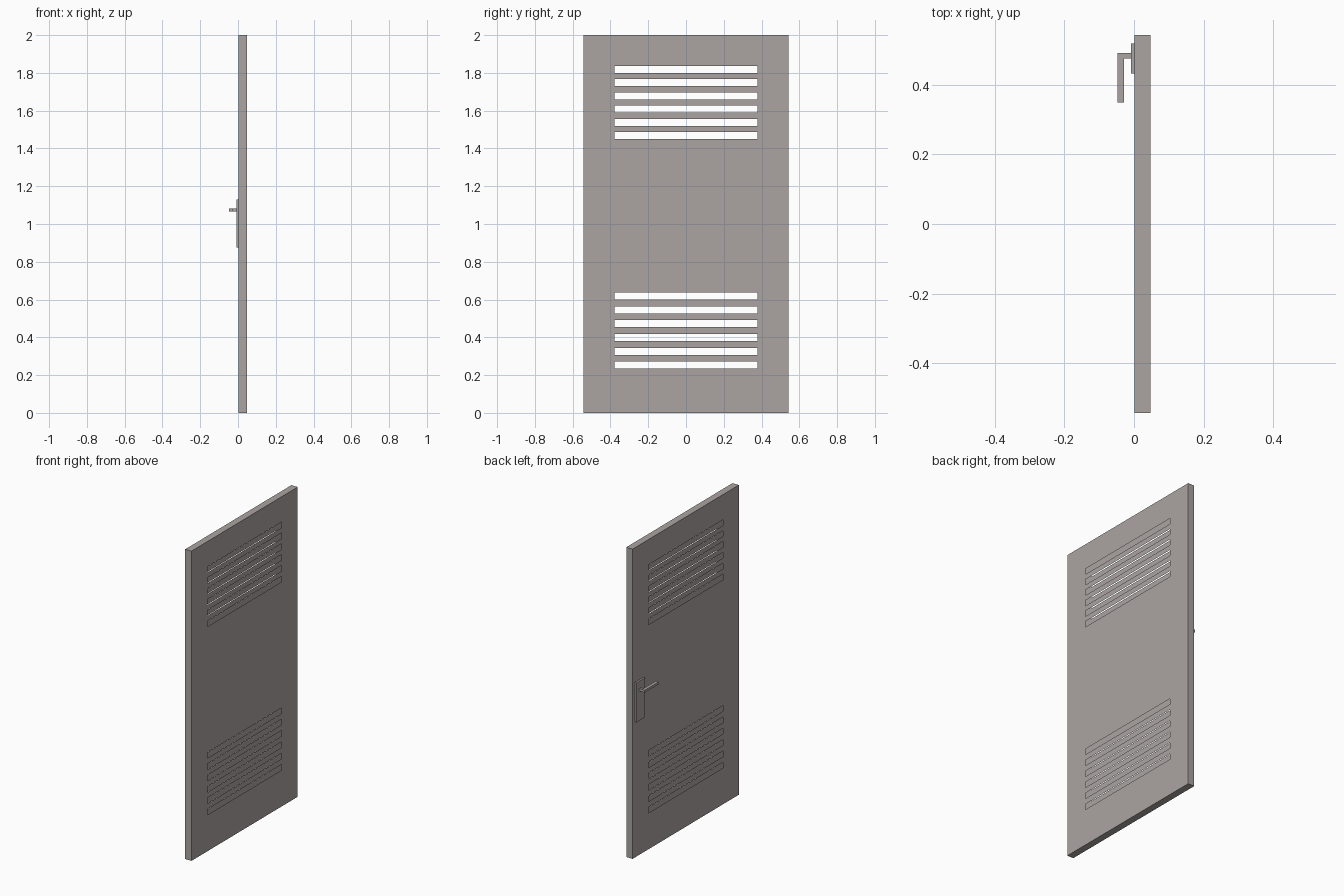
import bpy, bmesh
from mathutils import Vector

if "Cube" in bpy.data.objects:
    bpy.data.objects.remove(bpy.data.objects["Cube"])

X0, X1 = 0.002, 0.047          # door thickness range
W, H = 0.542, 2.0              # half width, height
SLOT_W, SLOT_H = 0.379, 0.037  # vent half width, height

# Warm grey paint
paint = bpy.data.materials.new("warm_grey")
paint.diffuse_color = (0.41, 0.378, 0.365, 1)
paint.use_nodes = True
paint.node_tree.nodes["Principled BSDF"].inputs["Base Color"].default_value = paint.diffuse_color


def finish(name, bm):
    bmesh.ops.remove_doubles(bm, verts=bm.verts, dist=1e-5)
    bmesh.ops.recalc_face_normals(bm, faces=bm.faces)
    mesh = bpy.data.meshes.new(name)
    bm.to_mesh(mesh)
    bm.free()
    mesh.materials.append(paint)
    obj = bpy.data.objects.new(name, mesh)
    bpy.context.collection.objects.link(obj)
    return obj


def quad(bm, *pts):
    bm.faces.new([bm.verts.new(p) for p in pts])


def prism(name, profile, z0, z1):
    """Extrude an (x, y) outline from z0 to z1."""
    bm = bmesh.new()
    face = bm.faces.new([bm.verts.new((x, y, z0)) for x, y in profile])
    ext = bmesh.ops.extrude_face_region(bm, geom=[face])
    top = [g for g in ext["geom"] if isinstance(g, bmesh.types.BMVert)]
    bmesh.ops.translate(bm, verts=top, vec=Vector((0, 0, z1 - z0)))
    return finish(name, bm)


# Vent slot positions: six upper, six lower
slots = [0.2345 + 0.0732 * i for i in range(6)] + [1.4500 + 0.0700 * i for i in range(6)]
zs = [0.0]
for z in slots:
    zs += [z, z + SLOT_H]
zs.append(H)
ys = [-W, -SLOT_W, SLOT_W, W]

# Door leaf: two pierced sheet panels joined by an outer rim, hollow inside
bm = bmesh.new()
for r, (za, zb) in enumerate(zip(zs, zs[1:])):
    for c, (ya, yb) in enumerate(zip(ys, ys[1:])):
        if r % 2 and c == 1:
            continue
        for x in (X0, X1):
            quad(bm, (x, ya, za), (x, yb, za), (x, yb, zb), (x, ya, zb))
    for y in (-W, W):
        quad(bm, (X0, y, za), (X1, y, za), (X1, y, zb), (X0, y, zb))
for ya, yb in zip(ys, ys[1:]):
    for z in (0, H):
        quad(bm, (X0, ya, z), (X1, ya, z), (X1, yb, z), (X0, yb, z))
finish("door_leaf", bm)

# Handle back plate
prism("handle_plate", [(-0.009, 0.432), (X0, 0.432), (X0, 0.518), (-0.009, 0.518)], 0.875, 1.13)

# L-shaped lever
prism("handle_lever", [(-0.009, 0.49), (-0.048, 0.49), (-0.048, 0.348),
                       (-0.028, 0.348), (-0.028, 0.475), (-0.009, 0.475)], 1.066, 1.082)
